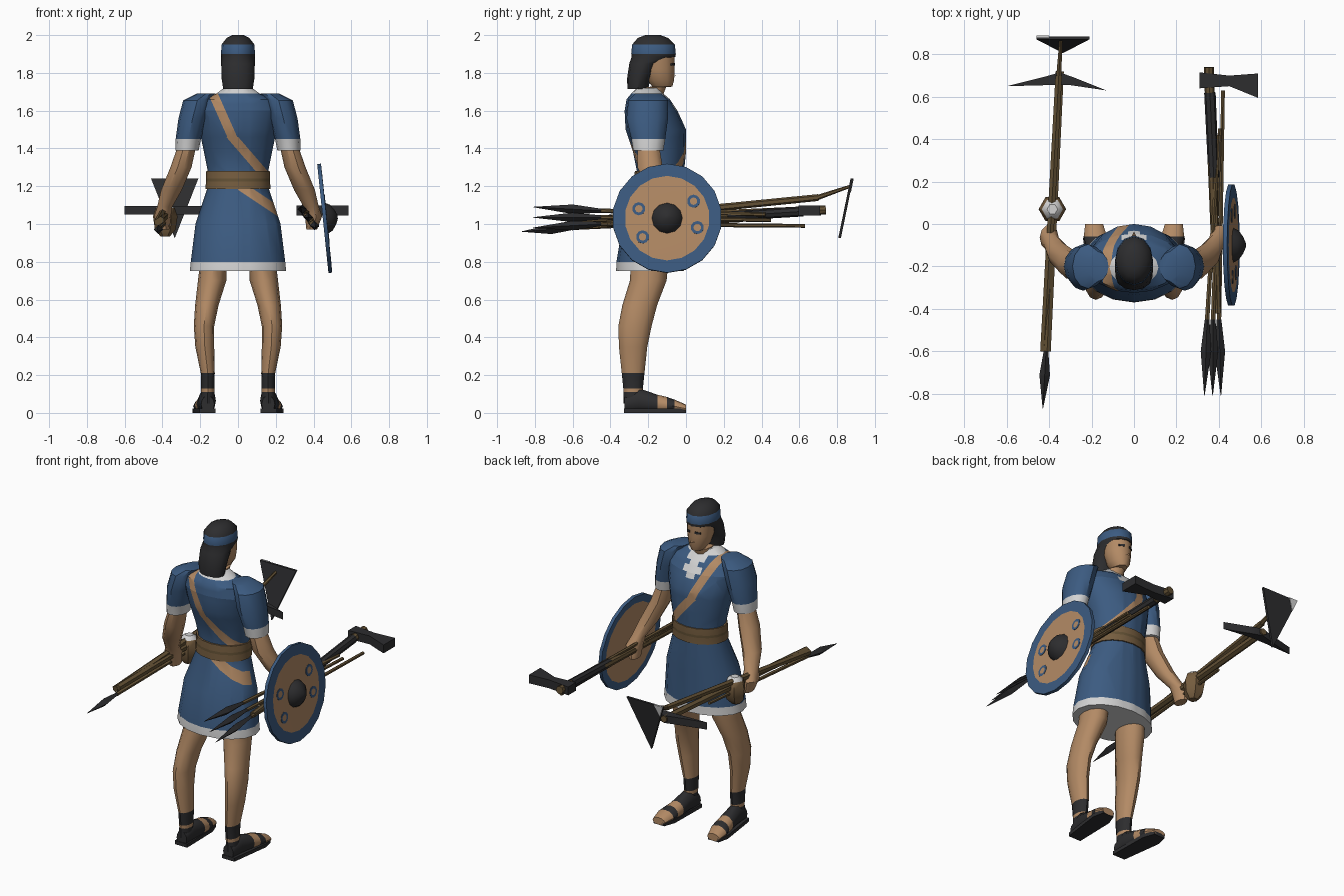
import bpy, bmesh
from math import sin, cos, pi, radians
from mathutils import Vector, Matrix

cube = bpy.data.objects.get("Cube")
if cube:
    bpy.data.objects.remove(cube)


def material(name, r, g, b):
    m = bpy.data.materials.new(name)
    m.use_nodes = True
    m.diffuse_color = (r, g, b, 1)
    bsdf = next(n for n in m.node_tree.nodes if n.type == 'BSDF_PRINCIPLED')
    bsdf.inputs["Base Color"].default_value = (r, g, b, 1)
    bsdf.inputs["Roughness"].default_value = 0.9
    return m


blue = material("blue cloth", .045, .105, .22)
skin = material("tan skin", .45, .255, .13)
white = material("white trim", .65, .65, .65)
dark = material("dark iron", .026, .026, .028)
wood = material("brown wood", .125, .082, .035)
belt_brown = material("belt leather", .18, .11, .05)
parts = []


def finish(name, bm, mats):
    bmesh.ops.recalc_face_normals(bm, faces=bm.faces)
    me = bpy.data.meshes.new(name)
    bm.to_mesh(me)
    bm.free()
    for m in mats:
        me.materials.append(m)
    ob = bpy.data.objects.new(name, me)
    bpy.context.collection.objects.link(ob)
    parts.append(ob)
    return ob


def loft_mesh(rings, n=12, axis='z', bands=None):
    """Skin rings of (x, y, z, radius a, radius b); bands gives a slot per gap."""
    bm = bmesh.new()
    loops = []
    for x, y, z, a, b in rings:
        loop = []
        for i in range(n):
            t = 2 * pi * i / n
            u, v = a * cos(t), b * sin(t)
            loop.append(bm.verts.new((x + u, y + v, z) if axis == 'z' else (x + u, y, z + v)))
        loops.append(loop)
    for k, (p, q) in enumerate(zip(loops, loops[1:])):
        for i in range(n):
            j = (i + 1) % n
            f = bm.faces.new((p[i], p[j], q[j], q[i]))
            f.material_index = bands[k] if bands else 0
    for k in (0, -1):
        f = bm.faces.new(loops[k])
        f.material_index = bands[k] if bands else 0
    return bm


def loft(name, rings, mats, **kw):
    return finish(name, loft_mesh(rings, **kw), mats)


def rod(name, p, q, r1, r2, mat, n=6):
    p, q = Vector(p), Vector(q)
    d = q - p
    bm = bmesh.new()
    bmesh.ops.create_cone(bm, cap_ends=True, segments=n, radius1=r1, radius2=r2, depth=d.length,
                          matrix=Matrix.Translation((p + q) / 2) @ d.to_track_quat('Z', 'Y').to_matrix().to_4x4())
    return finish(name, bm, [mat])


def prism(name, pts, offset, mat):
    bm = bmesh.new()
    lo = [bm.verts.new(p) for p in pts]
    hi = [bm.verts.new(Vector(p) + Vector(offset)) for p in pts]
    bm.faces.new(lo)
    bm.faces.new(hi)
    for i in range(len(pts)):
        j = (i + 1) % len(pts)
        bm.faces.new((lo[i], lo[j], hi[j], hi[i]))
    return finish(name, bm, [mat])


def cut(bm, co, no):
    bmesh.ops.bisect_plane(bm, geom=bm.verts[:] + bm.edges[:] + bm.faces[:], plane_co=co, plane_no=no)


# Tunic with hem, collar, neck slit and a diagonal sash cut into its faces
tunic = loft_mesh([(0, -.19, .75, .255, .18), (0, -.19, .80, .25, .178), (0, -.17, 1.0, .225, .165),
                   (0, -.14, 1.18, .165, .13), (0, -.135, 1.28, .16, .125), (0, -.14, 1.38, .18, .14),
                   (0, -.16, 1.5, .205, .16), (0, -.185, 1.6, .225, .14), (0, -.2, 1.66, .20, .115),
                   (0, -.205, 1.69, .115, .085), (0, -.2, 1.72, .075, .06)],
                  n=16, bands=[1] + [0] * 8 + [1])
sash = [((-.15, 1.73), (-.03, 1.46)), ((-.03, 1.46), (.16, 1.24)), ((.0, 1.21), (.24, 1.05))]
half = .024


def sash_side(a, b):
    d = Vector((b[0] - a[0], 0, b[1] - a[1])).normalized()
    return Vector((a[0], 0, a[1])), Vector((-d.z, 0, d.x))


for a, b in sash:
    origin, side = sash_side(a, b)
    for s in (-half, half):
        cut(tunic, origin + side * s, side)
for level in (1.46, 1.57, 1.6, 1.635):
    cut(tunic, (0, 0, level), (0, 0, 1))
for x in (-.06, -.028, .028, .06):
    cut(tunic, (x, 0, 0), (1, 0, 0))
for f in tunic.faces:
    c = f.calc_center_median()
    if f.material_index == 0:
        slit = abs(c.x) < .028 and c.z > 1.57 or abs(c.x) < .06 and (1.6 < c.z < 1.635 or c.z > 1.66)
        if c.y > -.15 and slit:
            f.material_index = 1
        for k, (a, b) in enumerate(sash):
            origin, side = sash_side(a, b)
            if b[1] < c.z < a[1] and abs((c - origin).dot(side)) < half and (k < 2 or c.y < -.13):
                f.material_index = 2
finish("tunic", tunic, [blue, white, skin])

# Belt with a lighter middle stripe
loft("belt", [(0, -.14, 1.185, .172, .137), (0, -.139, 1.225, .17, .136), (0, -.138, 1.24, .17, .136),
              (0, -.137, 1.28, .168, .134)], [belt_brown, wood], n=16, bands=[0, 1, 0])

# Head, nose, eyes, and hair with headband
loft("head", [(0, -.19, 1.66, .06, .06), (0, -.175, 1.725, .052, .07), (0, -.125, 1.727, .035, .052),
              (0, -.135, 1.76, .06, .072), (0, -.145, 1.82, .074, .085), (0, -.15, 1.9, .078, .09)], [skin])
prism("nose", [(0, -.062, 1.85), (-.016, -.068, 1.785), (0, -.036, 1.79), (.016, -.068, 1.785)],
      (0, -.006, 0), skin)
for s, side_name in ((-1, "right"), (1, "left")):
    prism(side_name + "_eye", [(s * .018, -.059, 1.84), (s * .046, -.074, 1.838),
                               (s * .046, -.074, 1.85), (s * .018, -.059, 1.853)], (0, -.008, 0), dark)
loft("hair", [(0, -.255, 1.715, .078, .055), (0, -.25, 1.77, .087, .062), (0, -.22, 1.85, .089, .08),
              (0, -.172, 1.885, .089, .116), (0, -.172, 1.9, .09, .118), (0, -.172, 1.95, .087, .113),
              (0, -.175, 1.985, .06, .08), (0, -.175, 2.0, .03, .04)],
     [dark, blue], bands=[0, 0, 0, 0, 1, 0, 0])

# Limbs, one set per side
for s, side_name in ((-1, "right"), (1, "left")):
    def sided(rings):
        return [(s * r[0],) + r[1:] for r in rings]

    loft(side_name + "_sleeve", sided([(.17, -.2, 1.69, .05, .07), (.215, -.2, 1.655, .075, .105),
                                       (.24, -.205, 1.56, .075, .11), (.263, -.2, 1.45, .067, .09),
                                       (.27, -.2, 1.39, .062, .08)]), [blue, white], bands=[0, 0, 0, 1])
    loft(side_name + "_arm", sided([(.268, -.2, 1.42, .048, .06), (.302, -.19, 1.3, .056, .07),
                                    (.352, -.145, 1.18, .055, .058), (.388, -.09, 1.09, .04, .045),
                                    (.4, -.065, 1.04, .045, .06), (.39, -.055, .97, .028, .045)]), [skin], n=10)
    loft(side_name + "_leg", sided([(.128, -.19, .82, .07, .1), (.137, -.2, .7, .075, .097),
                                    (.165, -.245, .57, .062, .092), (.18, -.27, .46, .054, .088),
                                    (.176, -.28, .35, .05, .075), (.16, -.28, .21, .037, .06),
                                    (.16, -.28, .13, .035, .052), (.16, -.28, .11, .035, .05),
                                    (.162, -.28, .05, .036, .05)]),
         [skin, dark], bands=[0, 0, 0, 0, 0, 1, 0, 1])
    loft(side_name + "_sandal", sided([(.16, -.325, .045, .035, .045), (.163, -.25, .065, .046, .065),
                                       (.17, -.15, .048, .05, .048), (.176, -.1, .042, .052, .042),
                                       (.182, -.06, .035, .055, .035), (.188, 0, .022, .042, .022)]),
         [dark, skin], axis='y', bands=[0, 0, 1, 0, 1])
    prism(side_name + "_sole", [(s * x, y, 0) for x, y in
                                ((.12, -.328), (.205, -.328), (.24, -.07), (.225, 0), (.15, 0), (.125, -.07))],
          (0, 0, .022), dark)

# Round shield with rim, boss and four roundels, tipped slightly upward
place = Matrix.Translation((.46, -.1, 1.03)) @ Matrix.Rotation(pi / 2 - .103, 4, 'Y')
shield = [loft("shield", [(0, 0, -.01, .245, .245), (0, 0, -.011, .29, .29), (0, 0, .009, .29, .29),
                          (0, 0, .01, .225, .225), (0, 0, .01, .07, .07)],
               [skin, blue], n=18, bands=[1, 1, 1, 0])]
shield[0].data.polygons[-2].material_index = 0
shield.append(loft("shield_boss", [(0, 0, .008, .082, .082), (0, 0, .035, .068, .068),
                                   (0, 0, .055, .04, .04), (0, 0, .068, .01, .01)], [dark]))
for y, z in ((-.15, .05), (.14, .09), (.16, -.05), (-.13, -.1)):
    shield.append(loft("shield_roundel", [(-z, y, .009, .035, .035), (-z, y, .012, .035, .035),
                                          (-z, y, .012, .02, .02), (-z, y, .012, .01, .01)],
                       [blue, skin], n=10, bands=[0, 0, 1]))
for ob in shield:
    ob.data.transform(place)

# Spears: shaft, flared socket and point
def spear(name, tail, neck, tip):
    mid = Vector(neck).lerp(Vector(tip), .42)
    rod(name + "_shaft", tail, neck, .01, .012, wood)
    rod(name + "_socket", neck, mid, .011, .025, dark, n=4)
    rod(name + "_point", mid, tip, .025, .001, dark, n=4)


for i, (x, y) in enumerate(((.4, .42), (.405, .45), (.42, .63))):
    spear("javelin", (x, y, 1.05 - .03 * i), (.345 + .028 * i, -.45, 1.07 - .035 * i),
          (.332 + .039 * i, -.81, 1.09 - .055 * i))
spear("long_spear", (-.37, .3, 1.02), (-.415, -.6, .98), (-.43, -.87, .96))

# Axe
rod("axe_handle", (.395, -.42, 1.0), (.353, .74, 1.075), .018, .024, wood, n=8)
rod("axe_handle_wrap", (.376, .22, 1.041), (.358, .62, 1.067), .025, .027, dark, n=8)
prism("axe_head", [(x, y, 1.045) for x, y in ((.31, .715), (.31, .64), (.45, .65), (.585, .595),
                                              (.585, .71), (.45, .7))], (0, 0, .052), dark)

# Pick
rod("pick_handle", (-.41, -.6, 1.02), (-.35, .72, 1.075), .02, .022, wood)
prism("pick_head", [(x, y, 1.05) for x, y in ((-.6, .65), (-.42, .695), (-.35, .715), (-.28, .69),
                                              (-.13, .63), (-.3, .655), (-.41, .655))], (0, 0, .045), dark)

# Hoe
rod("hoe_handle", (-.425, -.6, 1.01), (-.355, .7, 1.14), .02, .018, wood)
rod("hoe_peg", (-.355, .69, 1.138), (-.345, .87, 1.2), .014, .008, wood)
prism("hoe_blade", [(-.46, .885, 1.24), (-.21, .885, 1.24), (-.335, .82, .925)], (0, -.014, 0), dark)
prism("hoe_bright_corner", [(-.46, .888, 1.242), (-.4, .888, 1.242), (-.432, .874, 1.17)], (0, -.008, 0), white)

# Pouch hanging from the right hand
loft("pouch", [(-.385, .06, .935, .025, .025), (-.385, .065, .97, .055, .055), (-.385, .07, 1.04, .065, .065),
               (-.385, .07, 1.085, .05, .05), (-.385, .07, 1.105, .025, .025)],
     [belt_brown, white], n=6, bands=[0, 0, 0, 1])

# Smooth shading with sharp edges kept
for ob in bpy.context.selected_objects:
    ob.select_set(False)
for ob in parts:
    ob.select_set(True)
bpy.context.view_layer.objects.active = parts[0]
bpy.ops.object.shade_smooth_by_angle(angle=radians(40))
